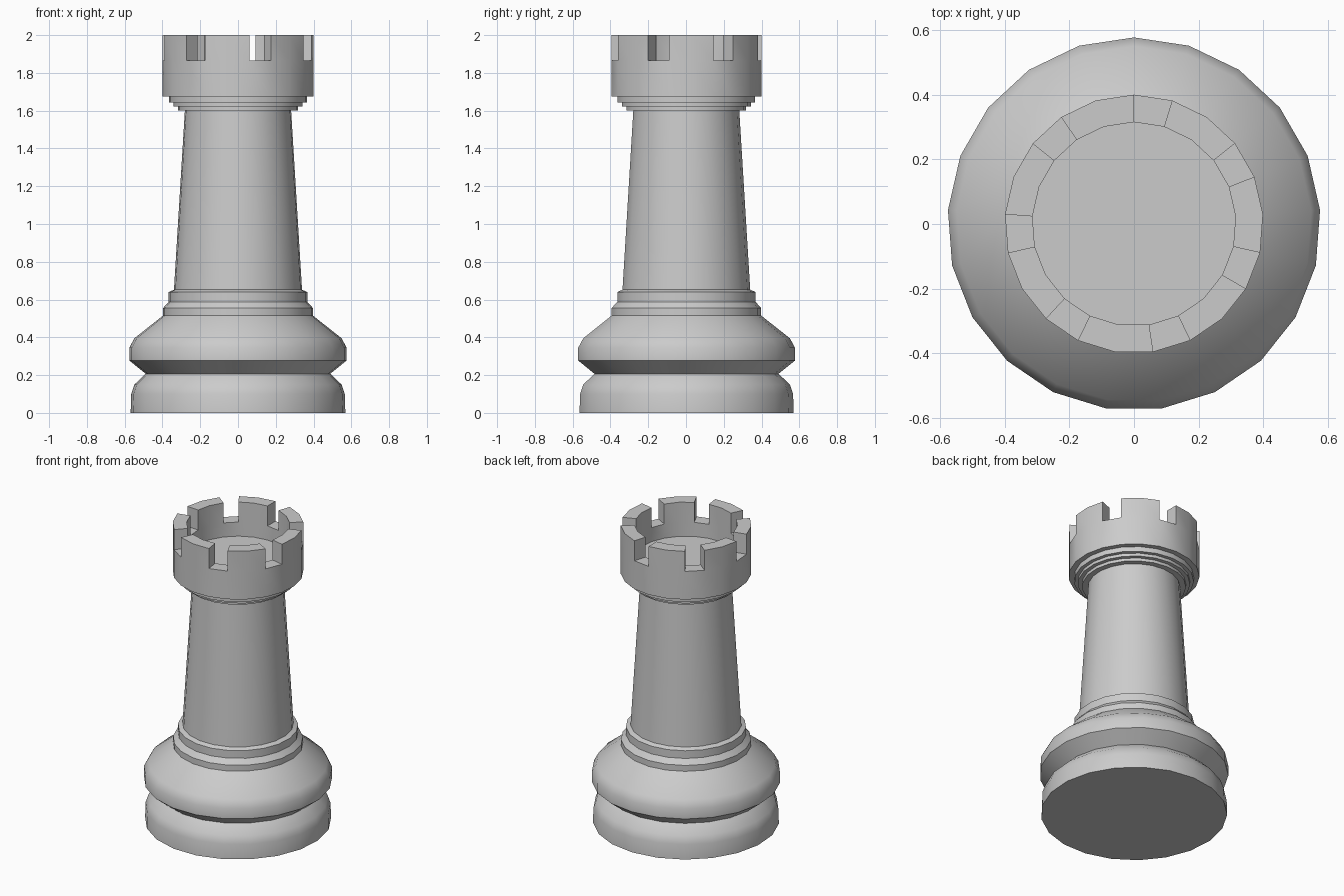
import bpy, bmesh
from math import sin, cos, pi, radians

if "Cube" in bpy.data.objects:
    bpy.data.objects.remove(bpy.data.objects["Cube"])

SIDES = 21


def lathe(bm, profile):
    """Spin (radius, z) points round z; first side starts at +y, going clockwise."""
    rings = []
    for r, z in profile:
        if r == 0:
            rings.append([bm.verts.new((0, 0, z))] * SIDES)
        else:
            rings.append([bm.verts.new((r * sin(2 * pi * k / SIDES), r * cos(2 * pi * k / SIDES), z))
                          for k in range(SIDES)])
    bands = []
    for a, b in zip(rings, rings[1:]):
        band = []
        for k in range(SIDES):
            n = (k + 1) % SIDES
            corners = list(dict.fromkeys((a[k], a[n], b[n], b[k])))
            band.append(bm.faces.new(corners))
        bands.append(band)
    return bands


def finish(bm, name):
    bmesh.ops.recalc_face_normals(bm, faces=bm.faces)
    mesh = bpy.data.meshes.new(name)
    bm.to_mesh(mesh)
    bm.free()
    obj = bpy.data.objects.new(name, mesh)
    bpy.context.collection.objects.link(obj)
    bpy.ops.object.select_all(action='DESELECT')
    obj.select_set(True)
    bpy.context.view_layer.objects.active = obj
    bpy.ops.object.shade_smooth_by_angle(angle=radians(35))


# Body: foot, groove, bulge, two rings, tapered shaft, stepped collar
body = bmesh.new()
lathe(body, [
    (0, 0), (.57, 0), (.567, .10), (.55, .15), (.49, .207),
    (.577, .277), (.577, .345), (.55, .395), (.398, .515),
    (.398, .555), (.368, .588), (.368, .64), (.34, .652),
    (.282, 1.602), (.318, 1.602), (.318, 1.622), (.343, 1.622),
    (.343, 1.642), (.366, 1.642), (.366, 1.675),
])
finish(body, "body")

# Crown: cup with a sunken floor, its rim raised into seven merlons
crown = bmesh.new()
bands = lathe(crown, [(.366, 1.675), (.40, 1.675), (.40, 1.865),
                      (.315, 1.865), (.315, 1.77), (0, 1.77)])
merlons = [f for k, f in enumerate(bands[2]) if k % 3 != 0]
raised = bmesh.ops.extrude_face_region(crown, geom=merlons)["geom"]
bmesh.ops.translate(crown, vec=(0, 0, .135),
                    verts=[v for v in raised if isinstance(v, bmesh.types.BMVert)])
left = [f for f in merlons if f.is_valid]
if left:
    bmesh.ops.delete(crown, geom=left, context='FACES_ONLY')
finish(crown, "crown")
